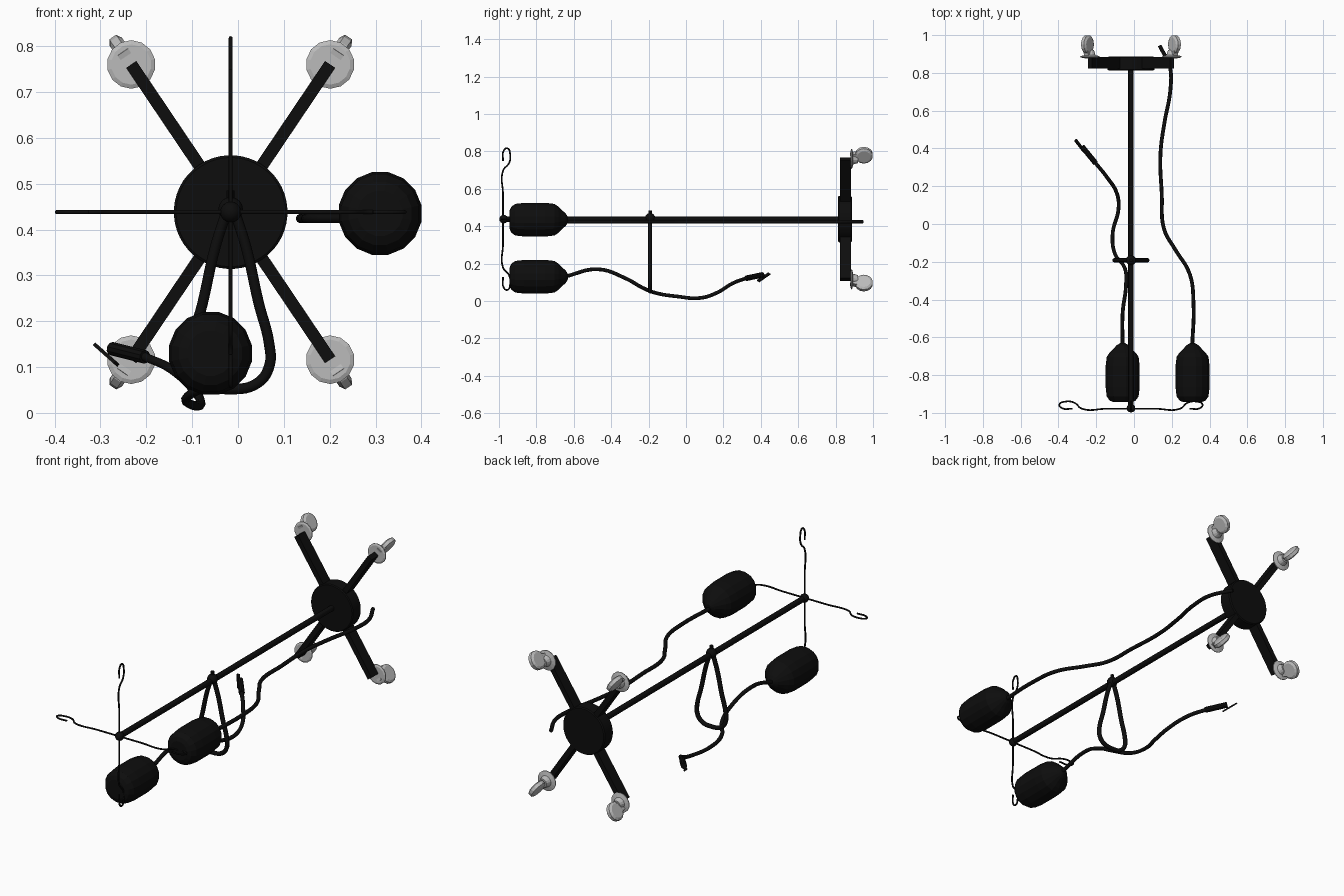
import bpy, bmesh, math
from mathutils import Vector

cube = bpy.data.objects.get("Cube")
if cube:
    bpy.data.objects.remove(cube)


def material(name, value):
    m = bpy.data.materials.new(name)
    m.use_nodes = True
    colour = (value, value, value, 1)
    m.diffuse_color = colour
    m.node_tree.nodes["Principled BSDF"].inputs["Base Color"].default_value = colour
    return m


BLACK = material("black", 0.004)
GREY = material("light grey", 0.5)
CX, CZ = -0.016, 0.438  # pole axis
Y = Vector((0, 1, 0))


def finish(name, bm, mat):
    bmesh.ops.recalc_face_normals(bm, faces=bm.faces)
    me = bpy.data.meshes.new(name)
    bm.to_mesh(me)
    bm.free()
    me.materials.append(mat)
    ob = bpy.data.objects.new(name, me)
    bpy.context.collection.objects.link(ob)
    return ob


def lathe(name, profile, loc, axis=Y, sides=14, mat=BLACK):
    """Closed turned shape; profile holds (radius, distance along axis)."""
    rot = Vector(axis).to_track_quat('Z', 'Y')
    bm = bmesh.new()
    rings = []
    for r, t in profile:
        angles = [math.tau * (i + 0.5) / sides for i in range(sides)]
        rings.append([bm.verts.new(Vector(loc) + rot @ Vector((r * math.cos(a), r * math.sin(a), t)))
                      for a in angles])
    for a, b in zip(rings, rings[1:]):
        for i in range(sides):
            j = (i + 1) % sides
            bm.faces.new((a[i], a[j], b[j], b[i]))
    bm.faces.new(rings[0])
    bm.faces.new(rings[-1])
    return finish(name, bm, mat)


def rod(name, a, b, r, sides=10):
    d = Vector(b) - Vector(a)
    return lathe(name, [(r, 0), (r, d.length)], a, d, sides)


def bar(name, a, b, width, depth, up=Y, mat=BLACK):
    """Rectangular bar from a to b; depth is measured along up."""
    a, b, up = Vector(a), Vector(b), Vector(up)
    d = (b - a).normalized()
    side = d.cross(up).normalized() * width / 2
    up = side.cross(d).normalized() * depth / 2
    bm = bmesh.new()
    ends = [[bm.verts.new(p + s * side + u * up) for s, u in ((-1, -1), (1, -1), (1, 1), (-1, 1))]
            for p in (a, b)]
    bm.faces.new(ends[0])
    bm.faces.new(ends[1])
    for i in range(4):
        j = (i + 1) % 4
        bm.faces.new((ends[0][i], ends[0][j], ends[1][j], ends[1][i]))
    return finish(name, bm, mat)


def ball(name, loc, r):
    bm = bmesh.new()
    bmesh.ops.create_uvsphere(bm, u_segments=12, v_segments=8, radius=r)
    bmesh.ops.translate(bm, verts=bm.verts, vec=loc)
    return finish(name, bm, BLACK)


def cord(name, points, r, cyclic=False):
    cu = bpy.data.curves.new(name, 'CURVE')
    cu.dimensions = '3D'
    cu.bevel_depth = r
    cu.bevel_resolution = 2
    cu.resolution_u = 6
    cu.use_fill_caps = True
    sp = cu.splines.new('BEZIER')
    sp.bezier_points.add(len(points) - 1)
    sp.use_cyclic_u = cyclic
    for bp, p in zip(sp.bezier_points, points):
        bp.co = p
        bp.handle_left_type = bp.handle_right_type = 'AUTO'
    cu.materials.append(BLACK)
    ob = bpy.data.objects.new(name, cu)
    bpy.context.collection.objects.link(ob)


# Long pole with its front ball
rod("pole", (CX, -0.975, CZ), (CX, 0.85, CZ), 0.015, 12)
ball("front_ball", (CX, -0.975, CZ), 0.023)

# Four hooked wires around the front ball: (reach, setback)
HOOK = [(0, 0), (0.13, 0), (0.26, 0), (0.30, 0.032), (0.345, 0.038),
        (0.379, 0.022), (0.365, 0.003), (0.31, 0)]
for label, dx, dz in (("left", 1, 0), ("right", -1, 0), ("upper", 0, 1), ("lower", 0, -1)):
    cord(label + "_hook_wire", [(CX + dx * r, -0.978 + s, CZ + dz * r) for r, s in HOOK], 0.0045)

# Rear hub disc
hub = lathe("hub_disc", [(0.119, 0), (0.124, 0.004), (0.124, 0.068), (0.119, 0.074)],
            (CX, 0.813, CZ), sides=48)

# Four arms, each with a foot made of a flange, neck and upright disc
for sx in (-1, 1):
    for sz in (-1, 1):
        label = ("left" if sx > 0 else "right") + ("_upper" if sz > 0 else "_lower")
        out = Vector((sx * 0.217, 0, sz * 0.322))
        tip = Vector((CX, 0.853, CZ)) + out
        out.normalize()
        bar(label + "_arm", Vector((CX, 0.853, CZ)) + out * 0.06, tip, 0.027, 0.06)
        lathe(label + "_foot_flange", [(0.044, 0), (0.053, 0.004), (0.053, 0.008), (0.03, 0.014), (0.022, 0.04)],
              tip + Y * 0.027, mat=GREY)
        across = out.cross(Y)
        centre = tip + out * 0.024 + Y * 0.098
        lathe(label + "_foot_disc", [(0.036, -0.016), (0.048, -0.009), (0.048, 0.009), (0.036, 0.016)],
              centre, across, mat=GREY)
        bar(label + "_foot_web", tip + Y * 0.03 + out * 0.008, centre, 0.05, 0.028, across, GREY)

# Two weighted bulbs
BULB = [(0.05, 0), (0.07, 0.008), (0.086, 0.03), (0.092, 0.08), (0.092, 0.19), (0.086, 0.24),
        (0.072, 0.26), (0.056, 0.275), (0.034, 0.3), (0.014, 0.312)]
for label, x, z in (("left", 0.31, 0.435), ("right", -0.06, 0.13)):
    lathe(label + "_bulb", BULB, (x, -0.943, z), sides=16)

# Long cord that runs level from the left bulb to the rear
cord("left_cord", [(x, y, 0.424) for x, y in (
    (0.308, -0.65), (0.315, -0.42), (0.295, -0.265), (0.215, -0.13), (0.16, -0.03), (0.147, 0.16),
    (0.14, 0.37), (0.16, 0.53), (0.193, 0.715), (0.19, 0.83), (0.135, 0.945))], 0.010)

# Short cord that sags from the right bulb to its plug
cord("right_cord", [
    (-0.06, -0.65, 0.13), (-0.06, -0.47, 0.17), (-0.042, -0.32, 0.12), (-0.05, -0.23, 0.07),
    (-0.10, -0.16, 0.043), (-0.113, -0.05, 0.025), (-0.082, 0.08, 0.017), (-0.09, 0.16, 0.042),
    (-0.145, 0.25, 0.095), (-0.21, 0.33, 0.125)], 0.010)
rod("cord_plug", (-0.203, 0.322, 0.122), (-0.275, 0.41, 0.14), 0.015)
bar("plug_blade", (-0.31, 0.445, 0.147), (-0.265, 0.386, 0.107), 0.008, 0.016)

# Hanging loop below the pole
half = [(0.034, 0.36), (0.061, 0.24), (0.084, 0.15), (0.085, 0.105), (0.06, 0.066)]
loop = [(0.012, 0.43)] + half + [(0, 0.052)] + [(-x, z) for x, z in reversed(half)] + [(-0.012, 0.43)]
cord("hanging_loop", [(CX + x, -0.192, z) for x, z in loop], 0.0115)
ball("loop_ball", (CX, -0.192, CZ + 0.006), 0.027)
rod("loop_pin", (CX, -0.192, CZ), (CX, -0.192, 0.485), 0.009)

# Smooth the round metal parts
bpy.ops.object.select_all(action='DESELECT')
for name in ("hub_disc", "pole", "front_ball", "loop_ball"):
    bpy.data.objects[name].select_set(True)
bpy.context.view_layer.objects.active = hub
bpy.ops.object.shade_smooth_by_angle()
